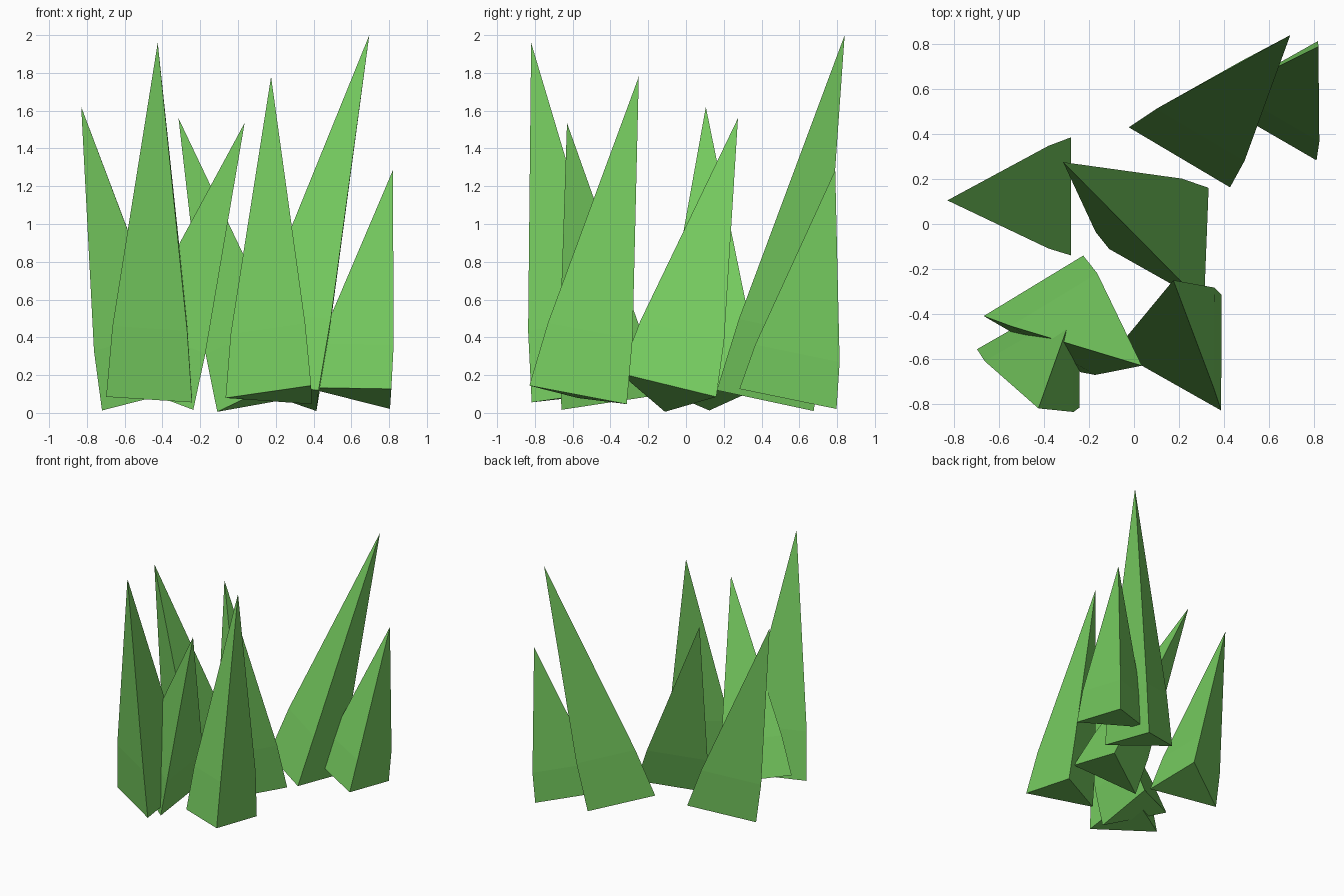
import bpy
import bmesh
from math import cos, sin, pi
from mathutils import Vector

cube = bpy.data.objects.get("Cube")
if cube:
    bpy.data.objects.remove(cube, do_unlink=True)

# Grass colour
green = bpy.data.materials.new("grass_green")
green.use_nodes = True
colour = (0.18, 0.60, 0.115, 1)
green.diffuse_color = colour
bsdf = green.node_tree.nodes["Principled BSDF"]
bsdf.inputs["Base Color"].default_value = colour
bsdf.inputs["Roughness"].default_value = 0.9

RADIUS = 0.303      # base triangle, same for every blade
SHOULDER = 0.2      # fraction of the blade length
TAPER = 0.87        # triangle scale at the shoulder


def grass_blade(name, root, tip):
    """Three-sided blade leaning from the centre of its base to its tip."""
    root, tip = Vector(root), Vector(tip)
    axis = tip - root
    lean = Vector((0, 0, 1)).rotation_difference(axis)
    bm = bmesh.new()

    def ring(along, scale):
        angles = [pi + i * 2 * pi / 3 for i in range(3)]
        return [bm.verts.new(root + axis * along + lean @
                             Vector((cos(a), sin(a), 0)) * RADIUS * scale)
                for a in angles]

    base, shoulder = ring(0, 1), ring(SHOULDER, TAPER)
    point = bm.verts.new(tip)
    bm.faces.new(base[::-1])
    for i in range(3):
        j = (i + 1) % 3
        bm.faces.new((base[i], base[j], shoulder[j], shoulder[i]))
        bm.faces.new((shoulder[i], shoulder[j], point))
    bmesh.ops.recalc_face_normals(bm, faces=bm.faces)
    mesh = bpy.data.meshes.new(name)
    bm.to_mesh(mesh)
    bm.free()
    mesh.materials.append(green)
    bpy.context.collection.objects.link(bpy.data.objects.new(name, mesh))


# Clump of blades: base centre and tip
blades = {
    "grass_blade_right": ((-0.427, 0.123, 0.09), (-0.83, 0.105, 1.62)),
    "grass_blade_front_right": ((-0.395, -0.557, 0.09), (-0.425, -0.82, 1.96)),
    "grass_blade_front_left": ((0.237, -0.572, 0.09), (0.175, -0.25, 1.78)),
    "grass_blade_middle": ((0.178, -0.1, 0.1), (-0.315, 0.275, 1.56)),
    "grass_blade_front_inner": ((-0.377, -0.403, 0.097), (0.035, -0.63, 1.535)),
    "grass_blade_back_tall": ((0.273, 0.423, 0.097), (0.695, 0.84, 2.0)),
    "grass_blade_back_left": ((0.658, 0.542, 0.094), (0.82, 0.79, 1.285)),
}
for name, (root, tip) in blades.items():
    grass_blade(name, root, tip)
